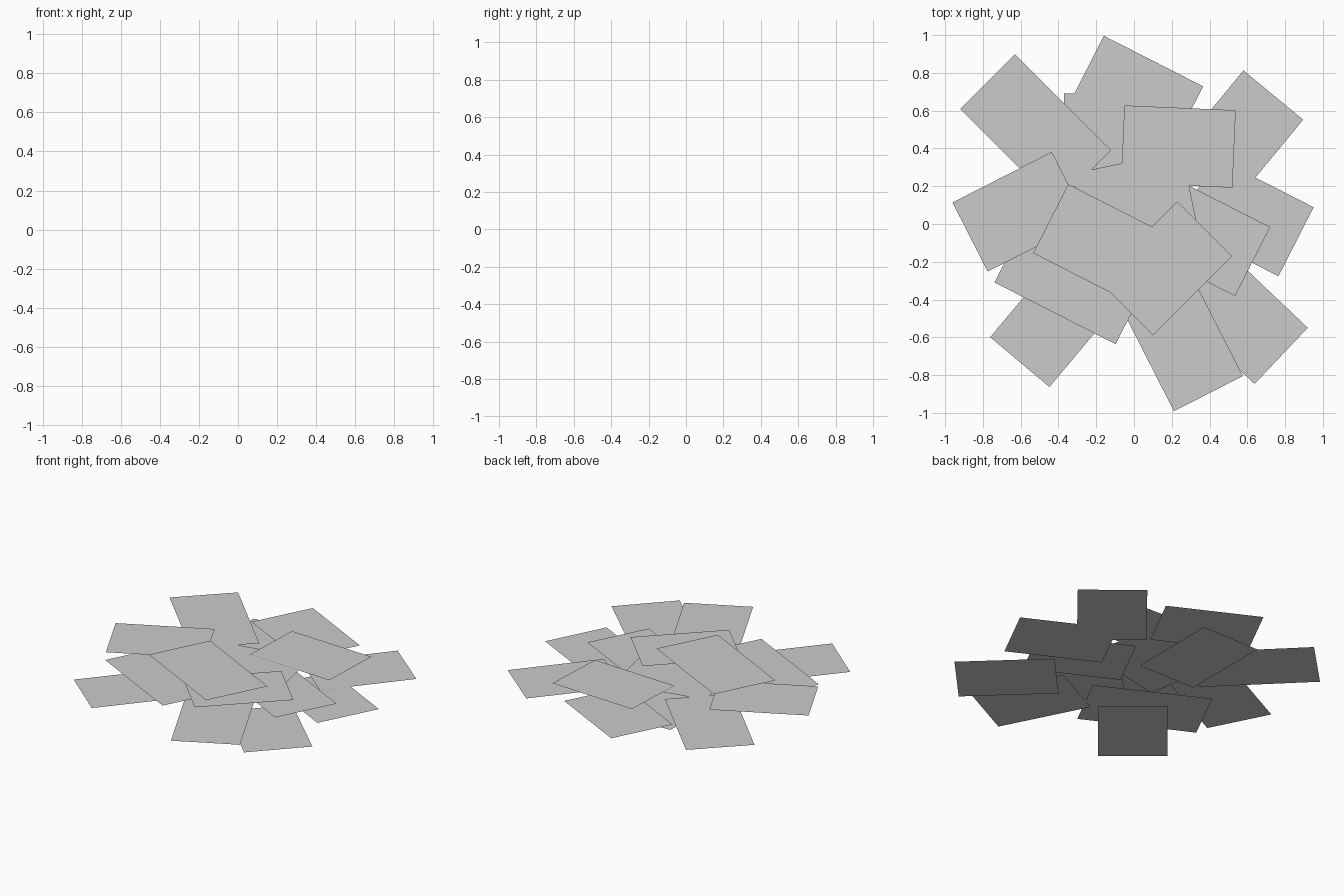
import bpy
import math

cube = bpy.data.objects.get("Cube")
if cube:
    bpy.data.objects.remove(cube, do_unlink=True)

# One plain grey for every sheet
grey = bpy.data.materials.new("plain_grey")
grey.use_nodes = True
colour = (0.6, 0.6, 0.6, 1)
grey.diffuse_color = colour
grey.node_tree.nodes["Principled BSDF"].inputs["Base Color"].default_value = colour

WIDTH, SHORT, LONG = 0.41, 0.59, 0.72


def sheet(name, x, y, z, angle, length=SHORT):
    """A flat rectangular sheet lying in the pile, turned about z."""
    a, b = length / 2, WIDTH / 2
    mesh = bpy.data.meshes.new(name)
    mesh.from_pydata([(-a, -b, 0), (a, -b, 0), (a, b, 0), (-a, b, 0)], [], [(0, 1, 2, 3)])
    mesh.materials.append(grey)
    obj = bpy.data.objects.new(name, mesh)
    obj.location = (x, y, z)
    obj.rotation_euler.z = math.radians(angle)
    bpy.context.collection.objects.link(obj)


# Lowest layer, spread around the outside
sheet("front_right_sheet", 0.565, -0.495, 0, -43.5)
sheet("front_left_sheet", -0.415, -0.505, 0.004, 50)
sheet("right_sheet", 0.595, 0.04, 0.008, -27)
sheet("back_right_sheet", 0.55, 0.455, 0.012, 50.5)
sheet("back_lower_sheet", -0.165, 0.395, 0.014, 90)

# Middle layer
sheet("front_sheet", 0.26, -0.635, 0.017, -63)
sheet("back_sheet", 0.01, 0.68, 0.021, -27)
sheet("inner_right_sheet", 0.365, -0.065, 0.022, -27)
sheet("front_left_long_sheet", -0.325, -0.29, 0.027, -27, LONG)
sheet("back_left_long_sheet", -0.52, 0.50, 0.034, -45, LONG)
sheet("inner_back_sheet", 0.005, 0.127, 0.037, 12)

# Top layer
sheet("upper_back_sheet", 0.235, 0.41, 0.041, -2.5)
sheet("left_sheet", -0.605, 0.065, 0.046, 27)
sheet("inner_front_sheet", 0.165, -0.235, 0.051, 45)
sheet("top_long_sheet", -0.12, -0.135, 0.058, -27, LONG)
